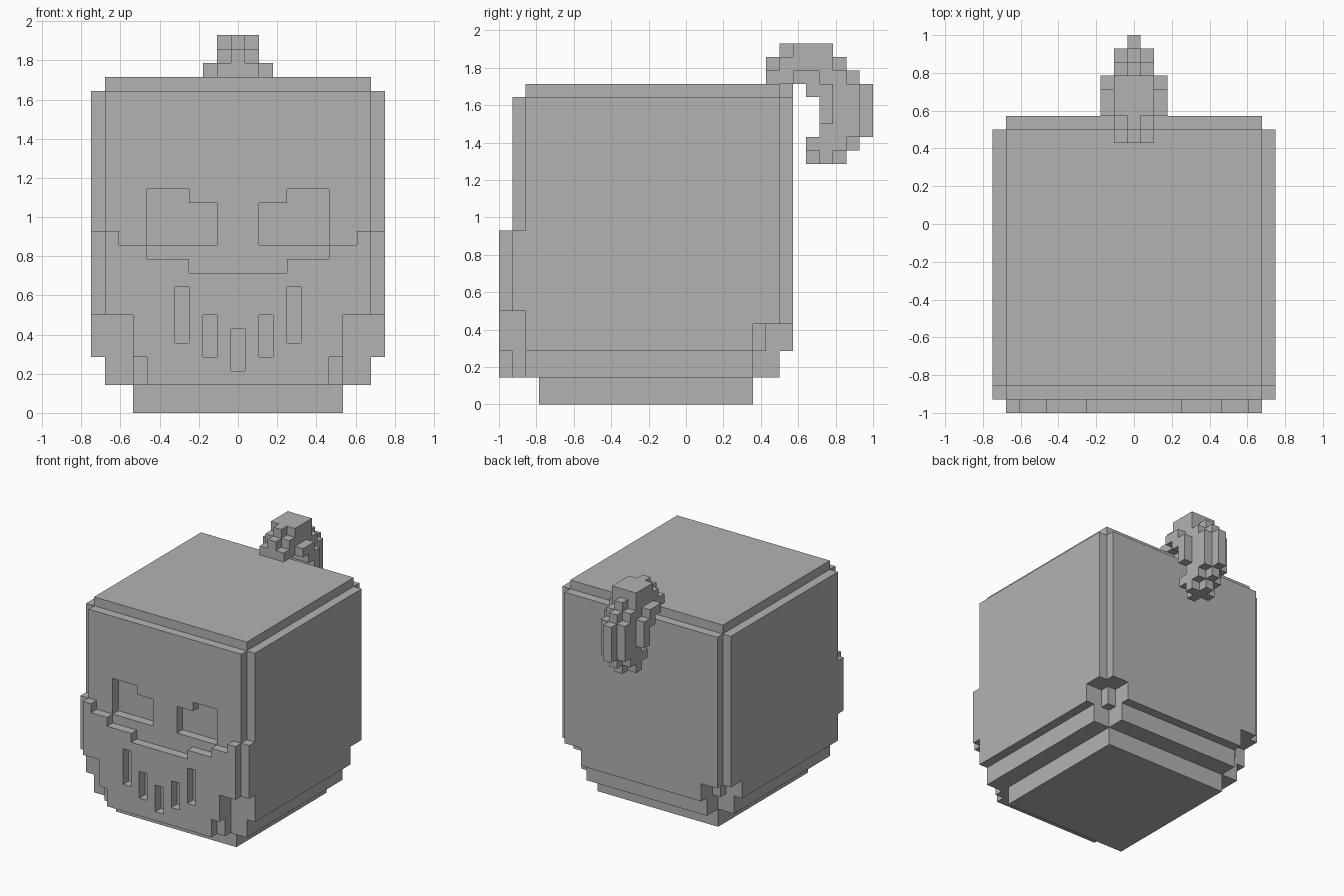
import bpy
import bmesh

default_cube = bpy.data.objects.get("Cube")
if default_cube:
    bpy.data.objects.remove(default_cube, do_unlink=True)

UNIT = 1 / 14  # edge length of one block

stone = bpy.data.materials.new("plain_grey")
stone.use_nodes = True
grey = (0.45, 0.45, 0.45, 1)
stone.diffuse_color = grey
stone.node_tree.nodes["Principled BSDF"].inputs["Base Color"].default_value = grey


class BlockPart:
    """A part made of unit blocks, mirrored across x."""

    def __init__(self, name):
        self.name = name
        self.cells = set()

    def region(self, columns, depth, height):
        inner, outer = columns
        return {(side * x, y, z)
                for side in (-1, 1)
                for x in range(inner, outer + 1)
                for y in range(*depth)
                for z in range(*height)}

    def fill(self, columns, depth, height):
        self.cells |= self.region(columns, depth, height)

    def carve(self, columns, depth, height):
        self.cells -= self.region(columns, depth, height)

    def build(self, solid):
        """Skin the blocks wherever they meet open air, then merge flat areas."""
        bm = bmesh.new()
        corners = {}

        def corner(point):
            if point not in corners:
                x, y, z = point
                corners[point] = bm.verts.new(((x - 0.5) * UNIT, y * UNIT, z * UNIT))
            return corners[point]

        for cell in self.cells:
            for axis in range(3):
                for step in (0, 1):
                    neighbour = list(cell)
                    neighbour[axis] += 2 * step - 1
                    if tuple(neighbour) in solid:
                        continue
                    u, v = (axis + 1) % 3, (axis + 2) % 3
                    loop = []
                    for du, dv in ((0, 0), (1, 0), (1, 1), (0, 1)):
                        point = list(cell)
                        point[axis] += step
                        point[u] += du
                        point[v] += dv
                        loop.append(corner(tuple(point)))
                    bm.faces.new(loop if step else loop[::-1])

        bmesh.ops.dissolve_limit(bm, angle_limit=0.01, verts=bm.verts[:], edges=bm.edges[:])
        mesh = bpy.data.meshes.new(self.name)
        bm.to_mesh(mesh)
        bm.free()
        mesh.materials.append(stone)
        bpy.context.collection.objects.link(bpy.data.objects.new(self.name, mesh))


# Head: crossed slabs give the notched edges
head = BlockPart("head")
head.fill((0, 10), (-12, 7), (4, 23))
head.fill((0, 9), (-13, 8), (4, 23))
head.fill((0, 9), (-12, 7), (2, 24))
head.fill((0, 7), (-13, 7), (2, 4))

# Lower corners cut back, with a small step behind
head.carve((8, 10), (5, 8), (2, 6))
head.fill((8, 8), (5, 6), (4, 6))
head.carve((8, 10), (-13, -12), (2, 7))

# Eye sockets
head.carve((2, 6), (-13, -12), (12, 15))
head.carve((4, 6), (-13, -12), (15, 16))

# Base
base = BlockPart("base")
base.fill((0, 7), (-11, 5), (0, 2))

# Jaw plate with a stepped upper rim
jaw = BlockPart("jaw_plate")
front = (-14, -13)
for inner, top in ((0, 10), (4, 11), (7, 12), (9, 13)):
    jaw.fill((inner, 9), front, (7, top))
jaw.fill((0, 7), front, (4, 7))
jaw.fill((0, 6), front, (2, 4))
jaw.fill((10, 10), (-13, -12), (7, 13))

# Mouth slots
for column, height in ((0, (3, 6)), (2, (4, 7)), (4, (5, 9))):
    jaw.carve((column, column), front, height)

# Curled tail: for each half width, slices from front to back as (start, height)
tail = BlockPart("curled_tail")
slices = {
    0: ((6, (24, 26)), (7, (23, 27)), (8, (24, 27)), (9, (23, 27)), (9, (18, 20)),
        (10, (18, 27)), (11, (18, 26)), (12, (19, 25)), (13, (20, 24))),
    1: ((6, (24, 25)), (7, (24, 26)), (8, (24, 27)), (9, (23, 27)), (9, (19, 20)),
        (10, (18, 27)), (11, (19, 25)), (12, (20, 24))),
    2: ((8, (24, 25)), (9, (23, 25)), (10, (21, 24))),
}
for half_width, rows in slices.items():
    for start, height in rows:
        tail.fill((0, half_width), (start, start + 1), height)

parts = (head, base, jaw, tail)
solid = set().union(*(part.cells for part in parts))
for part in parts:
    part.build(solid)
